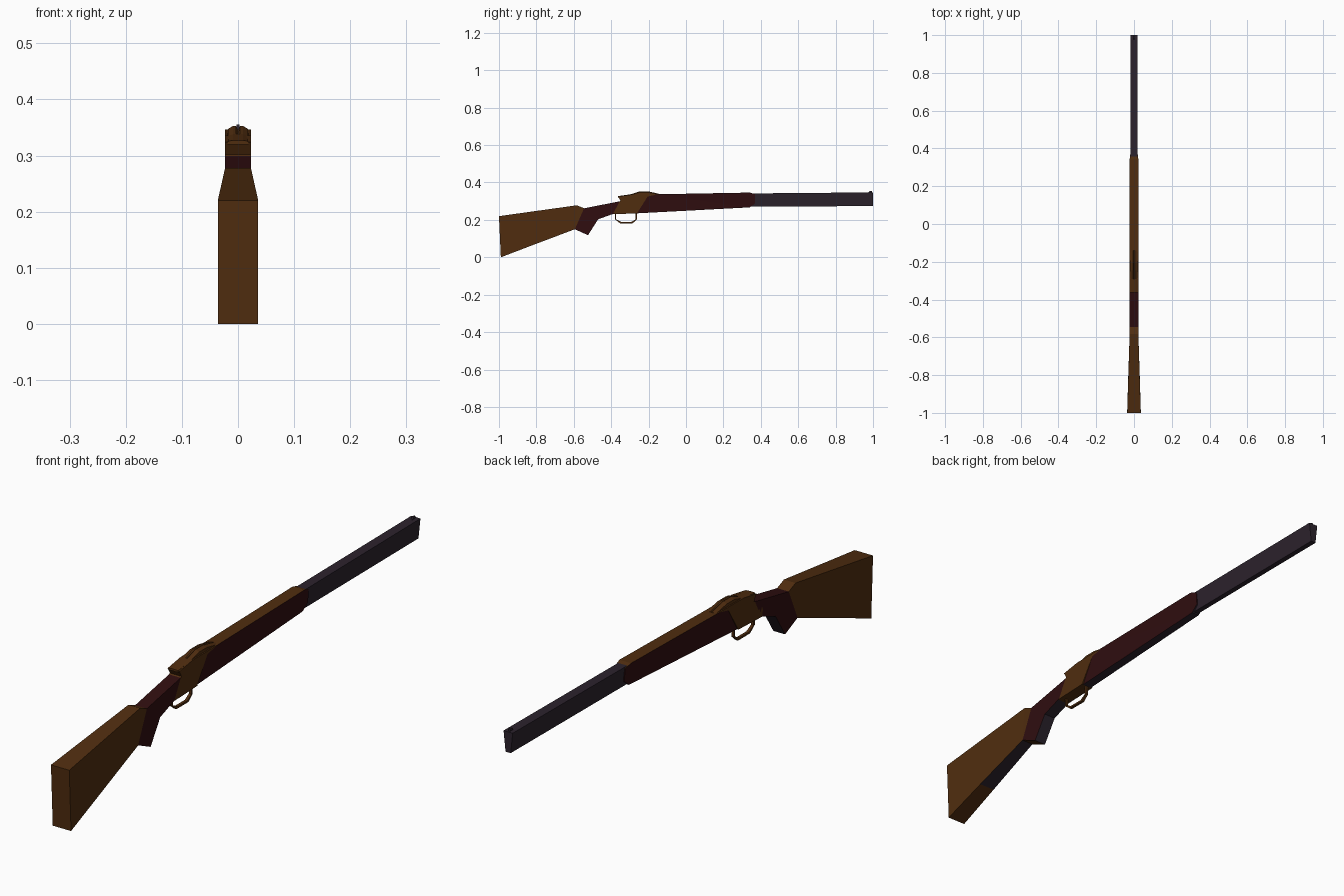
import bpy, bmesh
from mathutils import Vector

if "Cube" in bpy.data.objects:
    bpy.data.objects.remove(bpy.data.objects["Cube"])


def material(name, rgb):
    m = bpy.data.materials.new(name)
    m.diffuse_color = (*rgb, 1)
    m.use_nodes = True
    m.node_tree.nodes["Principled BSDF"].inputs["Base Color"].default_value = m.diffuse_color
    return m


BROWN = material("walnut brown", (0.080, 0.026, 0.0048))
RED = material("dark red wood", (0.029, 0.0042, 0.005))
STEEL = material("purple steel", (0.025, 0.0165, 0.026))


def finish(name, bm, mats, rule=None):
    bmesh.ops.recalc_face_normals(bm, faces=bm.faces)
    bm.normal_update()
    if rule:
        for f in bm.faces:
            f.material_index = rule(f.normal, f.calc_center_median())
    bmesh.ops.triangulate(bm, faces=[f for f in bm.faces if len(f.verts) > 4])
    me = bpy.data.meshes.new(name)
    bm.to_mesh(me)
    bm.free()
    for m in mats:
        me.materials.append(m)
    ob = bpy.data.objects.new(name, me)
    bpy.context.collection.objects.link(ob)
    return ob


def loft(name, rings, mats, rule=None):
    """Join closed rings of points with quads and cap both ends."""
    bm = bmesh.new()
    vs = [[bm.verts.new(p) for p in r] for r in rings]
    for a, b in zip(vs, vs[1:]):
        n = len(a)
        for i in range(n):
            bm.faces.new((a[i], a[(i + 1) % n], b[(i + 1) % n], b[i]))
    bm.faces.new(vs[0])
    bm.faces.new(vs[-1])
    return finish(name, bm, mats, rule)


def slab(name, profile, mats, rule=None):
    """Side profile of (y, z, half width), mirrored to both sides."""
    return loft(name, [[(s * w, y, z) for y, z, w in profile] for s in (-1, 1)], mats, rule)


# Butt stock, with a steel strip under its front half
slab("butt_stock",
     [(-1, 0.22, 0.036), (-0.99, 0, 0.036), (-0.82, 0.065, 0.031),
      (-0.594, 0.15, 0.023), (-0.545, 0.262, 0.023), (-0.583, 0.278, 0.023)],
     [BROWN, STEEL], lambda n, c: 1 if n.z < -0.6 and c.y > -0.8 else 0)

# Grip
W = 0.023
slab("grip",
     [(-0.545, 0.262, W), (-0.594, 0.15, W), (-0.524, 0.118, W), (-0.47, 0.203, W),
      (-0.39, 0.232, W), (-0.355, 0.299, W)],
     [RED, STEEL, BROWN],
     lambda n, c: 1 if n.z < -0.3 and n.y > 0.3 else 2 if n.z < -0.8 and c.y < -0.5 else 0)

# Receiver with an overhanging rear lip
slab("receiver",
     [(-0.363, 0.324, W), (-0.35, 0.302, W), (-0.402, 0.268, W), (-0.396, 0.23, W),
      (-0.262, 0.235, W), (-0.205, 0.325, W), (-0.15, 0.337, W), (-0.29, 0.336, W)], [BROWN])

# Rounded hump with a shallow sighting groove
rings = []
for y, top, groove in [(-0.363, 0.327, 0), (-0.29, 0.338, 0), (-0.246, 0.353, 0.007),
                       (-0.203, 0.353, 0.007), (-0.14, 0.338, 0)]:
    base = 0.32
    shoulder = base + 0.82 * (top - base)
    rings.append([(-0.019, y, base), (-0.018, y, shoulder), (-0.009, y, top),
                  (-0.004, y, top), (0, y, top - groove), (0.004, y, top),
                  (0.009, y, top), (0.018, y, shoulder), (0.019, y, base)])
loft("receiver_hump", rings, [BROWN])

# Forend: red sides, brown top, steel underside
slab("forend",
     [(-0.262, 0.235, 0.018), (-0.205, 0.325, W), (-0.15, 0.337, W), (0.342, 0.346, W),
      (0.37, 0.337, 0.0195), (0.37, 0.289, 0.0165), (0.342, 0.267, 0.015)],
     [RED, BROWN, STEEL], lambda n, c: 1 if n.z > 0.6 else 2 if n.z < -0.6 else 0)

# Barrel, narrower underneath
slab("barrel",
     [(0.3, 0.341, 0.018), (1, 0.347, 0.018), (1, 0.274, 0.01), (0.3, 0.27, 0.01)], [STEEL])

# Front sight blade
slab("front_sight",
     [(0.975, 0.345, 0.003), (0.982, 0.355, 0.003), (0.993, 0.355, 0.003), (0.995, 0.345, 0.003)],
     [STEEL])

# Trigger guard: square strip swept along a bent path
path = [(-0.38, 0.24), (-0.38, 0.203), (-0.353, 0.182), (-0.285, 0.182),
        (-0.262, 0.203), (-0.262, 0.245)]
center = Vector((-0.32, 0.24))
guard = []
for p in path:
    y, z = p
    inner = Vector(p) + Vector((0.007 if y < center.x else -0.007, 0.007 if z < 0.2 else 0))
    guard.append([(-0.005, y, z), (0.005, y, z), (0.005, *inner), (-0.005, *inner)])
loft("trigger_guard", guard, [BROWN])
